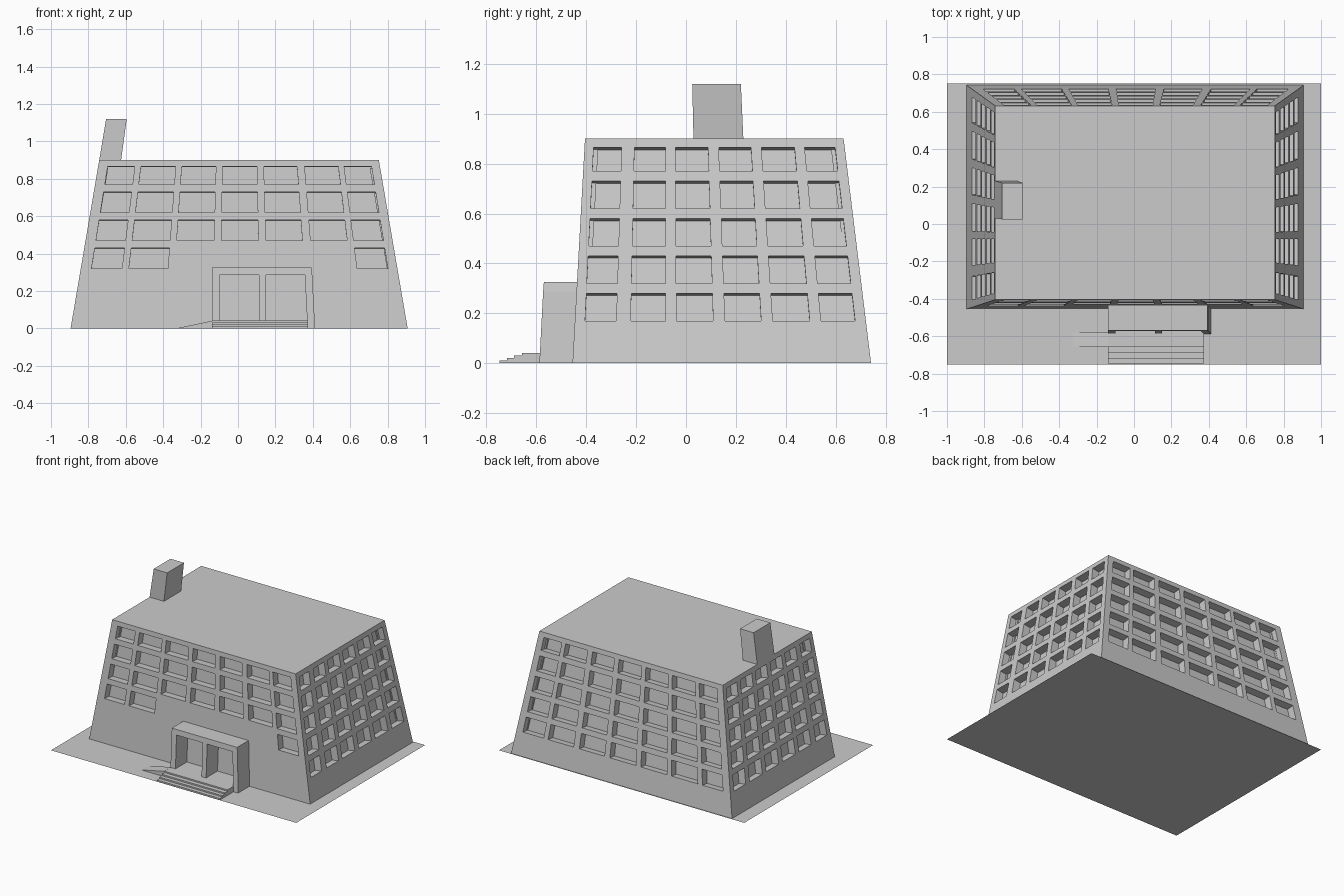
import bpy, bmesh, math
from mathutils import Vector

if "Cube" in bpy.data.objects:
    bpy.data.objects.remove(bpy.data.objects["Cube"])

H = 0.9
BASE = [(-0.895, -0.455), (0.907, -0.455), (0.907, 0.742), (-0.895, 0.742)]
TOP = [(-0.742, -0.405), (0.753, -0.405), (0.753, 0.632), (-0.742, 0.632)]
LONG = [(.034, .13), (.152, .275), (.297, .418), (.442, .563), (.588, .706), (.733, .852), (.873, .97)]
SHORT = [(.035, .142), (.192, .312), (.349, .475), (.516, .64), (.68, .807), (.846, .963)]
ROWS = [(.17, .28), (.32, .43), (.47, .58), (.62, .73), (.77, .865)]
DEPTH = 0.055


def finish(name, bm):
    bmesh.ops.remove_doubles(bm, verts=bm.verts, dist=1e-5)
    me = bpy.data.meshes.new(name)
    bm.to_mesh(me)
    bm.free()
    ob = bpy.data.objects.new(name, me)
    bpy.context.collection.objects.link(ob)
    return ob


def quad(bm, pts):
    return bm.faces.new([bm.verts.new(p) for p in pts])


def loft(name, lower, upper):
    """Closed solid between two matching loops of points."""
    bm = bmesh.new()
    a = [bm.verts.new(p) for p in lower]
    b = [bm.verts.new(p) for p in upper]
    n = len(a)
    bm.faces.new(a)
    bm.faces.new(b)
    for i in range(n):
        j = (i + 1) % n
        bm.faces.new((a[i], a[j], b[j], b[i]))
    bmesh.ops.recalc_face_normals(bm, faces=bm.faces)
    return finish(name, bm)


def rect(x0, x1, y0, y1, z):
    return [(x0, y0, z), (x1, y0, z), (x1, y1, z), (x0, y1, z)]


def box(name, x0, x1, y0, y1, z0, z1):
    return loft(name, rect(x0, x1, y0, y1, z0), rect(x0, x1, y0, y1, z1))


def wall(bm, i, cols, skip=()):
    """Sloped wall between two corners, with recessed window cells."""
    j = (i + 1) % 4
    b0, b1 = Vector((*BASE[i], 0)), Vector((*BASE[j], 0))
    t0, t1 = Vector((*TOP[i], H)), Vector((*TOP[j], H))
    inward = -(b1 - b0).cross(t0 - b0).normalized() * DEPTH
    us = [0] + [u for c in cols for u in c] + [1]
    zs = [0] + [z for r in ROWS for z in r] + [H]

    def p(u, z):
        return b0.lerp(b1, u).lerp(t0.lerp(t1, u), z / H)

    for a in range(len(us) - 1):
        for r in range(len(zs) - 1):
            c = [p(us[a], zs[r]), p(us[a + 1], zs[r]), p(us[a + 1], zs[r + 1]), p(us[a], zs[r + 1])]
            if a % 2 and r % 2 and (a // 2, r // 2) not in skip:
                d = [q + inward for q in c]
                quad(bm, d)
                for k in range(4):
                    m = (k + 1) % 4
                    quad(bm, (c[k], c[m], d[m], d[k]))
            else:
                quad(bm, c)


# site plate
bm = bmesh.new()
quad(bm, rect(-1, 1, -0.75, 0.75, 0))
finish("site_plate", bm)

# building shell: four windowed walls and roof
bm = bmesh.new()
flip = lambda cols: [(1 - b, 1 - a) for a, b in reversed(cols)]
no_window = [(c, 0) for c in range(7)] + [(c, 1) for c in range(2, 6)]
wall(bm, 0, LONG, no_window)
wall(bm, 1, SHORT)
wall(bm, 2, flip(LONG))
wall(bm, 3, flip(SHORT))
quad(bm, [(*t, H) for t in TOP])
finish("building", bm)

# flat round marking on the roof
bm = bmesh.new()
bm.faces.new([bm.verts.new((0.04 + 0.42 * math.cos(k * math.pi / 8),
                            0.14 + 0.42 * math.sin(k * math.pi / 8), H + 0.002)) for k in range(16)])
finish("roof_circle", bm)

# chimney leaning with the left wall
loft("chimney", rect(-0.742, -0.625, 0.03, 0.23, H), rect(-0.705, -0.595, 0.025, 0.22, 1.12))

# entrance porch: slab on three piers, front and right side sloping
BACK = -0.43
loft("porch_roof", rect(-0.14, 0.397, -0.573, BACK, 0.285), rect(-0.14, 0.392, -0.57, BACK, 0.325))
for name, x0, x1, lean in (("left", -0.14, -0.10, 0), ("middle", 0.113, 0.15, 0), ("right", 0.372, 0.412, 0.015)):
    loft(name + "_pier", rect(x0, x1, -0.588, BACK, 0),
         rect(x0 - lean, x1 - lean, -0.573, BACK, 0.285))

# entrance steps, the top one forming the porch floor
for k, (y, z) in enumerate(((-0.747, .011), (-0.718, .021), (-0.69, .031), (-0.658, .041))):
    box("step_%d" % (k + 1), -0.138, 0.375, y, -0.44, 0, z)

# side ramp
loft("ramp", [(-0.33, -0.658, 0), (-0.14, -0.658, 0), (-0.14, -0.658, .04)],
     [(-0.33, -0.578, 0), (-0.14, -0.578, 0), (-0.14, -0.578, .04)])
